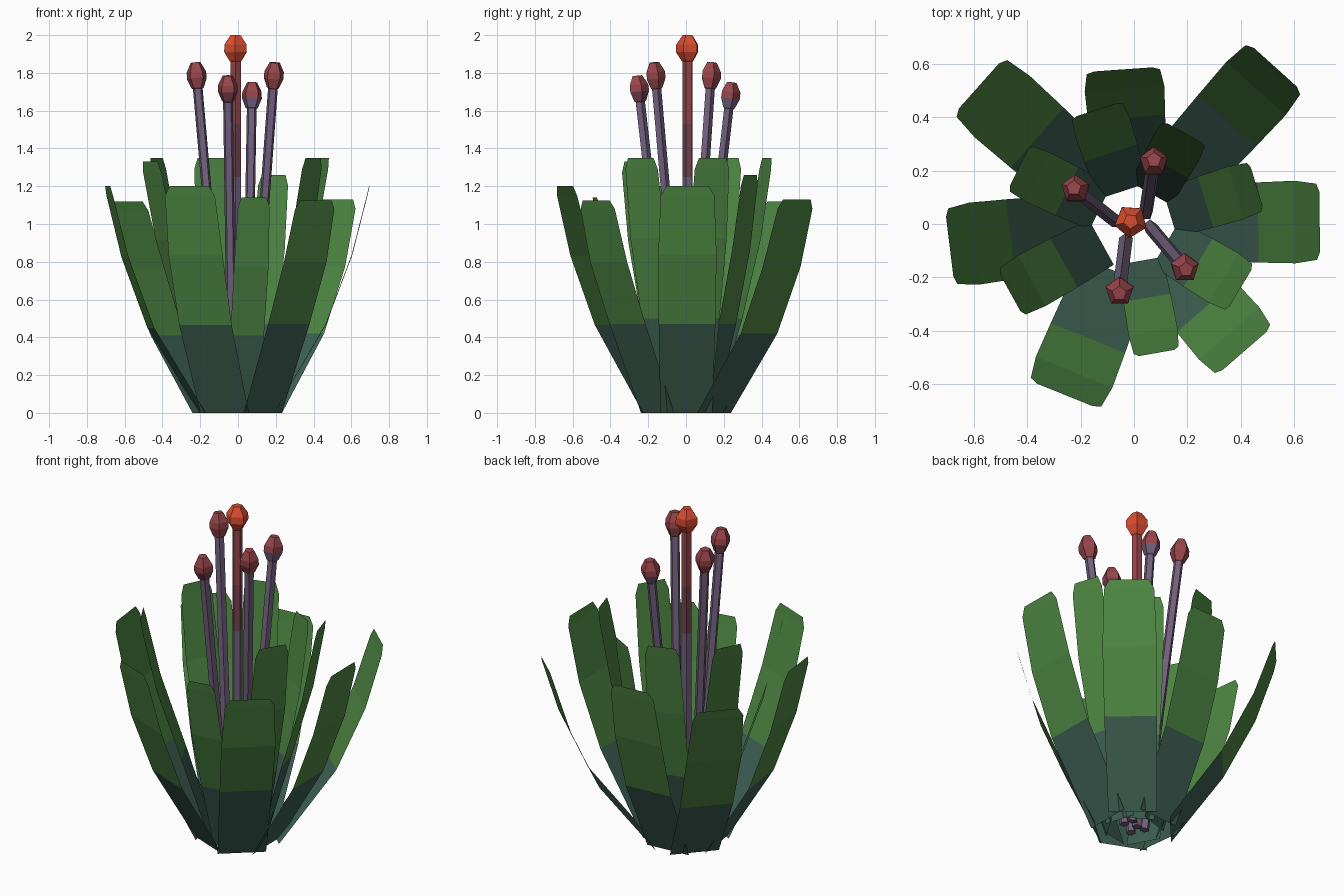
import bpy, bmesh, math
from mathutils import Vector

if "Cube" in bpy.data.objects:
    bpy.data.objects.remove(bpy.data.objects["Cube"])


def material(name, rgb):
    m = bpy.data.materials.new(name)
    m.diffuse_color = (*rgb, 1)
    m.use_nodes = True
    m.node_tree.nodes["Principled BSDF"].inputs["Base Color"].default_value = m.diffuse_color
    return m


green = material("leaf green", (0.075, 0.24, 0.055))
teal = material("dark teal", (0.047, 0.115, 0.085))
purple = material("dusty purple", (0.17, 0.12, 0.205))
plum = material("plum red", (0.18, 0.055, 0.08))
maroon = material("maroon", (0.31, 0.06, 0.07))
orange = material("orange red", (0.72, 0.075, 0.03))


def make_object(name, bm, mats):
    me = bpy.data.meshes.new(name)
    bm.to_mesh(me)
    bm.free()
    for m in mats:
        me.materials.append(m)
    ob = bpy.data.objects.new(name, me)
    bpy.context.collection.objects.link(ob)
    return ob


def leaf(name, angle, r_base, r_mid, r_tip, z_mid, z_tip, w):
    """Thin leaf blade: flat across, bending upward along its length."""
    a = math.radians(angle)
    out = Vector((math.cos(a), math.sin(a), 0))
    side = Vector((-math.sin(a), math.cos(a), 0))
    dr, dz = r_tip - r_mid, z_tip - z_mid
    rows = [(r_base, 0, w * 0.92), (r_mid, z_mid, w),
            (r_mid + dr * 0.6, z_mid + dz * 0.5, w * 1.03),
            (r_mid + dr * 0.95, z_mid + dz * 0.93, w * 0.95),
            (r_tip, z_tip, w * 0.75)]
    bm = bmesh.new()
    last = None
    for i, (r, z, hw) in enumerate(rows):
        pair = [bm.verts.new(out * r + side * s * hw + Vector((0, 0, z))) for s in (-1, 1)]
        if last:
            f = bm.faces.new((last[0], last[1], pair[1], pair[0]))
            f.material_index = 1 if i == 1 else 0
        last = pair
    make_object(name, bm, [green, teal])


# Outer leaves: angle, base/boundary/tip radius, boundary/tip height, half width
outer = [(0.7, 0.19, 0.465, 0.695, 0.47, 1.2, 0.15),
         (48, 0.20, 0.52, 0.79, 0.42, 1.13, 0.145),
         (94, 0.19, 0.40, 0.58, 0.44, 1.13, 0.145),
         (138.3, 0.20, 0.485, 0.777, 0.41, 1.12, 0.15),
         (187, 0.19, 0.465, 0.695, 0.45, 1.2, 0.15),
         (248, 0.19, 0.46, 0.69, 0.465, 1.2, 0.15),
         (311, 0.20, 0.41, 0.63, 0.47, 1.125, 0.145)]
# Inner leaves
inner = [(17, 0.14, 0.28, 0.48, 0.5, 1.35, 0.1),
         (61, 0.13, 0.25, 0.39, 0.47, 1.26, 0.095),
         (108, 0.13, 0.28, 0.45, 0.5, 1.35, 0.105),
         (154, 0.14, 0.28, 0.48, 0.5, 1.35, 0.1),
         (209, 0.14, 0.3, 0.53, 0.5, 1.33, 0.105),
         (280, 0.14, 0.28, 0.49, 0.41, 1.14, 0.09),
         (329, 0.14, 0.28, 0.465, 0.5, 1.35, 0.105)]
for label, group in (("outer_leaf", outer), ("inner_leaf", inner)):
    for n, spec in enumerate(group):
        leaf(f"{label}_{n + 1}", *spec)


def lathe(name, base, tip, rings, mats, sides=5, turn=0.0):
    """Closed low-poly tube from base to tip; rings are (distance from tip, radius, material)."""
    base, tip = Vector(base), Vector(tip)
    axis = (tip - base).normalized()
    rot = Vector((0, 0, 1)).rotation_difference(axis)
    bm = bmesh.new()
    last = None
    for d, r, mi in rings:
        c = tip - axis * d
        ring = [bm.verts.new(c + rot @ Vector((r * math.cos(turn + k * math.tau / sides),
                                               r * math.sin(turn + k * math.tau / sides), 0)))
                for k in range(sides)]
        if last:
            for k in range(sides):
                j = (k + 1) % sides
                bm.faces.new((last[k], last[j], ring[j], ring[k])).material_index = mi
        else:
            bm.faces.new(ring[::-1]).material_index = mi
        last = ring
    bm.faces.new(last).material_index = rings[-1][2]
    make_object(name, bm, mats)


# Stamens: base x, y, tip x, y, z, whether the lower head is duller
stamens = [(-0.065, 0.01, -0.225, 0.135, 1.855, 2),
           (0.06, -0.01, 0.195, -0.17, 1.855, 2),
           (-0.03, -0.06, -0.055, -0.26, 1.785, 1),
           (0.045, 0.04, 0.075, 0.24, 1.75, 0)]
for n, (bx, by, tx, ty, tz, low) in enumerate(stamens):
    base, tip = (bx, by, 0.02), (tx, ty, tz)
    length = (Vector(tip) - Vector(base)).length
    lathe(f"stamen_{n + 1}", base, tip,
          [(length, 0.027, 0), (0.14, 0.027, 0), (0.135, 0.034, low), (0.085, 0.055, low),
           (0.05, 0.054, 2), (0.0, 0.028, 2)],
          [purple, plum, maroon], turn=math.radians(90))

# Central pistil with colour bands and a bright head
lathe("pistil", (-0.012, 0.01, 0.02), (-0.012, 0.01, 2.0),
      [(1.98, 0.029, 0), (0.75, 0.029, 0), (0.47, 0.029, 1), (0.14, 0.029, 2), (0.135, 0.035, 3),
       (0.09, 0.063, 3), (0.05, 0.062, 3), (0.0, 0.028, 3)],
      [purple, plum, maroon, orange], turn=math.radians(50))
